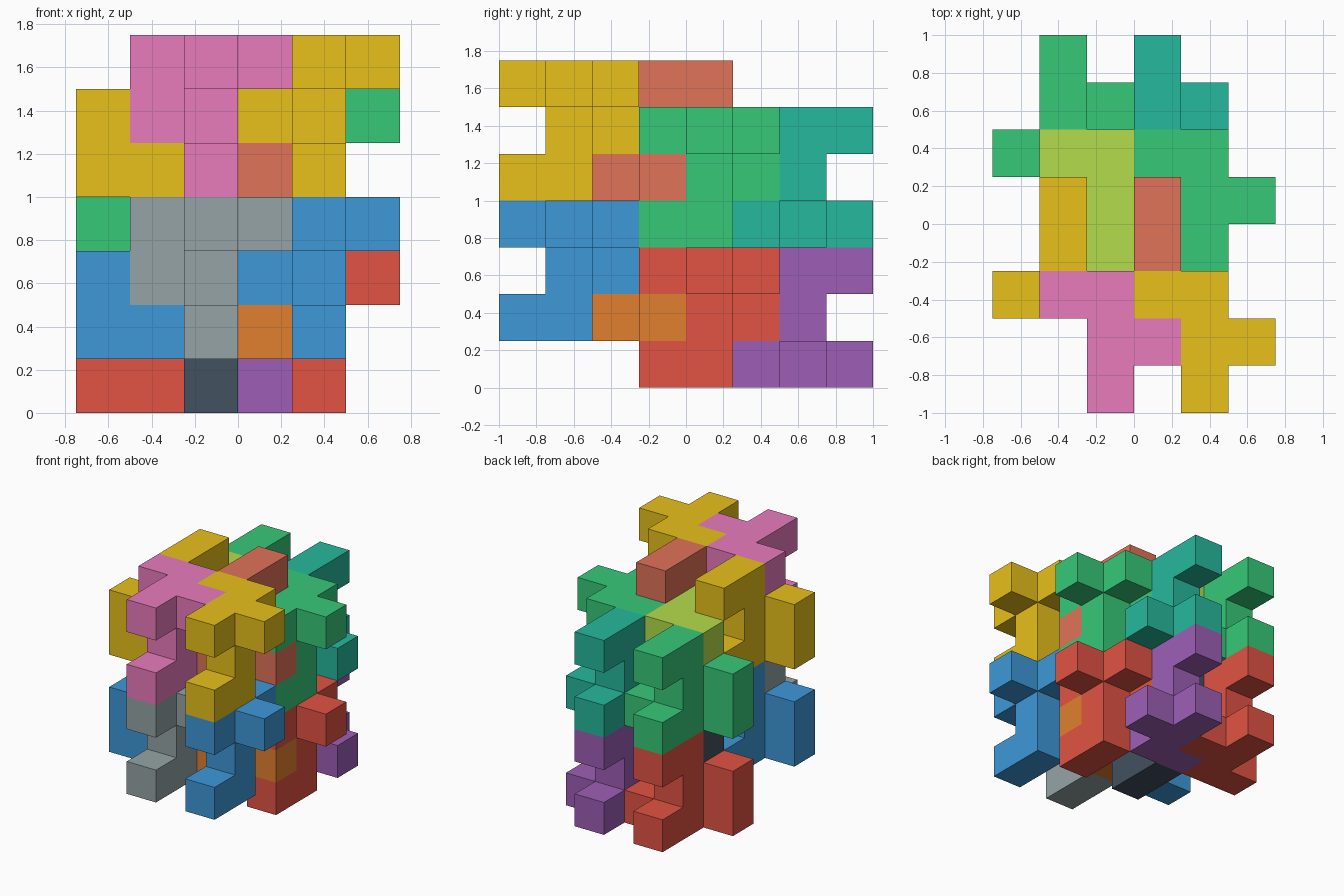
import bpy, bmesh
from mathutils import Vector

if "Cube" in bpy.data.objects:
    bpy.data.objects.remove(bpy.data.objects["Cube"])

U = 0.25  # cell size
# nine-cell interlocking block, relative to its centre cell
BLOCK = [(0, -1, 0), (0, 0, 0), (1, 0, 0), (-1, 1, 0), (0, 1, 0),
         (0, 0, -1), (-1, 1, -1),
         (0, -1, -2), (0, 0, -2)]
# the partner block is the same one turned half round the x axis
TURNED = [(x, -y, -z) for x, y, z in BLOCK]

COLOURS = [("red", "E15343"), ("blue", "3D98D8"), ("green", "37C978"), ("yellow", "E8C01B"),
           ("purple", "9D5FB6"), ("orange", "E1802F"), ("teal", "26B99D"), ("coral", "E17358"),
           ("dark", "42515F"), ("grey", "95A4A5"), ("lime", "B4DC4B"), ("pink", "E97BBC")]


def linear(h):
    vals = [int(h[i:i + 2], 16) / 255 for i in (0, 2, 4)]
    return [v / 12.92 if v <= 0.04045 else ((v + 0.055) / 1.055) ** 2.4 for v in vals] + [1]


materials = []
for name, h in COLOURS:
    m = bpy.data.materials.new(name)
    m.diffuse_color = linear(h)
    m.use_nodes = True
    m.node_tree.nodes["Principled BSDF"].inputs["Base Color"].default_value = m.diffuse_color
    materials.append(m)


def make_block(name, cells, centre, material):
    """Outer skin of a set of cells, with flat areas merged."""
    cells = {tuple(a + b for a, b in zip(c, centre)) for c in cells}
    bm = bmesh.new()
    for c in cells:
        mid = Vector(c) + Vector((0.5, 0.5, 0.5))
        for axis in range(3):
            for s in (-1, 1):
                n = Vector((0, 0, 0))
                n[axis] = s
                if tuple(int(a + b) for a, b in zip(c, n)) in cells:
                    continue
                u = Vector((0, 0, 0))
                u[(axis + 1) % 3] = 0.5
                v = n.cross(u)
                corners = [mid + n / 2 + p for p in (u + v, v - u, -u - v, u - v)]
                # grid spans 6 x 8 cells, centred on the origin
                bm.faces.new([bm.verts.new(((p.x - 3) * U, (p.y - 4) * U, p.z * U))
                              for p in corners])
    bmesh.ops.remove_doubles(bm, verts=bm.verts, dist=1e-4)
    bmesh.ops.dissolve_limit(bm, angle_limit=0.01, verts=bm.verts, edges=bm.edges)
    me = bpy.data.meshes.new(name)
    bm.to_mesh(me)
    bm.free()
    me.materials.append(material)
    bpy.context.collection.objects.link(bpy.data.objects.new(name, me))


# stack: right and left columns, both orientations, low/high, back/front
i = 0
for side, dx in (("right", 0), ("left", -2)):
    for kind, cells, base in (("upright", BLOCK, (4, 4, 2)), ("turned", TURNED, (3, 6, 0))):
        for level, dz in (("lower", 0), ("upper", 3)):
            for place, dy, step in (("back", 0, 0), ("front", -3, 1)):
                centre = (base[0] + dx, base[1] + dy, base[2] + dz + step)
                make_block(f"{kind}_block_{level}_{place}_{side}", cells, centre,
                           materials[i % 12])
                i += 1
